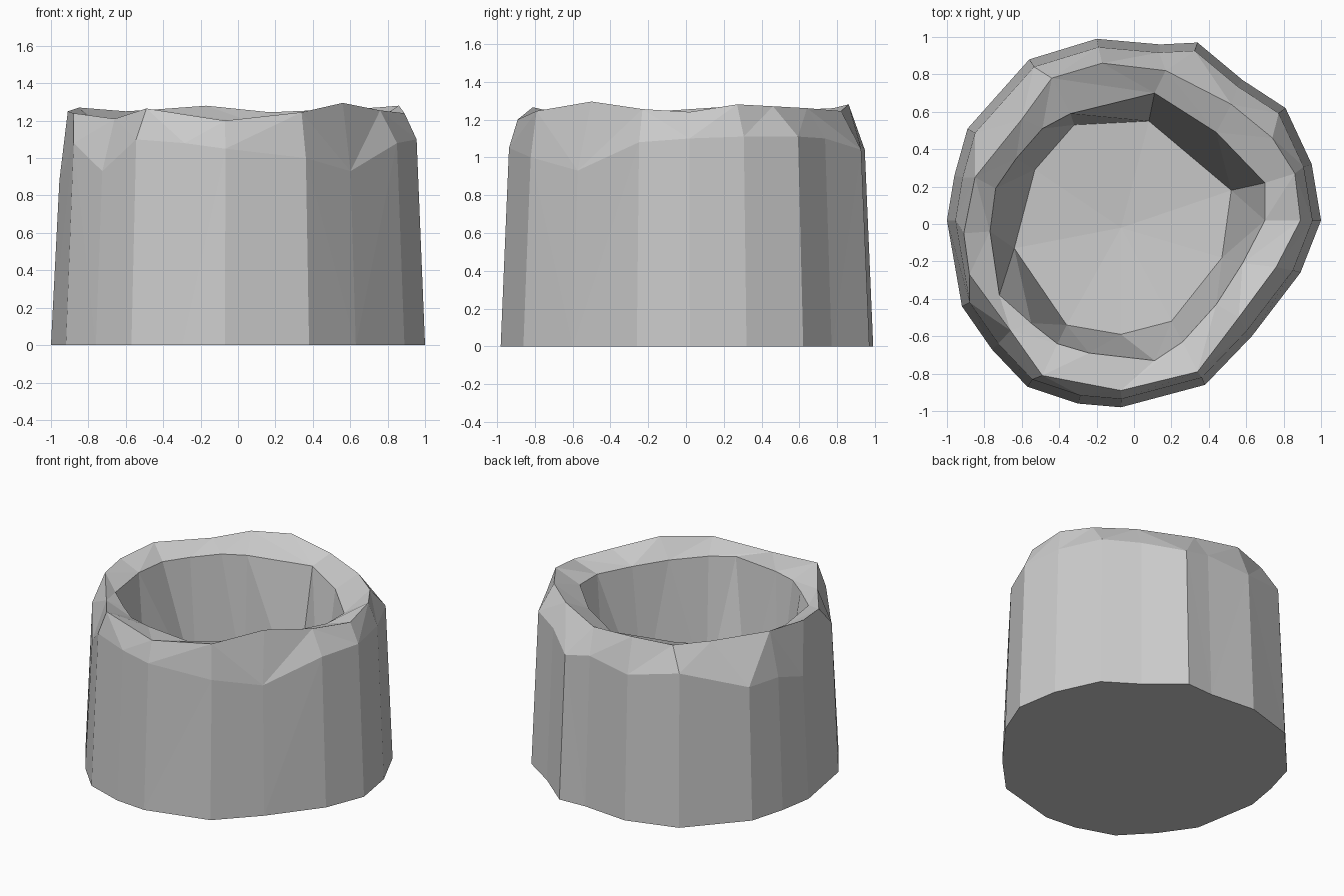
import bpy, bmesh, math

if "Cube" in bpy.data.objects:
    bpy.data.objects.remove(bpy.data.objects["Cube"])

TAU = 2 * math.pi

# Plan outline of the foot, counter-clockwise
base = [(1, .02), (.95, .32), (.81, .62), (.58, .77), (.34, .97), (.14, .96),
        (-.2, .99), (-.56, .88), (-.89, .51), (-.96, .26), (-1, .02),
        (-.92, -.44), (-.76, -.67), (-.57, -.87), (-.3, -.96), (-.07, -.98),
        (.38, -.86), (.63, -.6), (.89, -.26)]
# Uneven height of the shoulder above each foot corner
shoulder_z = [1.1, 1.11, 1.11, 1.1, 1.04, 1.08, 1.04, 1.1, .95, .95, .88,
              1.08, .93, 1.1, 1.08, 1.05, 1.0, .93, 1.08]
# Wavy crest of the rim
crest = [(.89, .02, 1.24), (.86, .27, 1.28), (.74, .46, 1.27), (.52, .64, 1.26),
         (.17, .82, 1.245), (-.17, .86, 1.28), (-.44, .78, 1.26), (-.6, .56, 1.25),
         (-.85, .25, 1.27), (-.91, -.05, 1.25), (-.88, -.27, 1.24),
         (-.66, -.57, 1.21), (-.49, -.81, 1.265), (-.07, -.89, 1.2),
         (.34, -.79, 1.245), (.56, -.5, 1.295), (.76, -.23, 1.255)]
# Inner lip and floor of the hollow
lip = [(.7, .02), (.7, .22), (.44, .49), (.11, .7), (-.34, .59), (-.49, .51),
       (-.63, .35), (-.74, .19), (-.77, -.04), (-.72, -.38), (-.55, -.53),
       (-.41, -.64), (-.24, -.69), (.11, -.73), (.26, -.63), (.44, -.43), (.58, -.21)]
floor = [(.52, .18), (.08, .55), (-.32, .53), (-.53, .29), (-.64, -.13),
         (-.36, -.54), (-.07, -.59), (.2, -.52), (.47, -.18)]

bm = bmesh.new()


def ring(points):
    return [bm.verts.new(p) for p in points]


def turn(loop, i):
    v = loop[i % len(loop)].co
    return math.atan2(v.y, v.x) % TAU + TAU * (i // len(loop))


def bridge(a, b):
    """Join two rings of different counts with triangles, ordered by angle."""
    i = j = 0
    while i < len(a) or j < len(b):
        p, q = a[i % len(a)], b[j % len(b)]
        if j == len(b) or (i < len(a) and turn(a, i + 1) <= turn(b, j + 1)):
            i += 1
            bm.faces.new((p, a[i % len(a)], q))
        else:
            j += 1
            bm.faces.new((p, b[j % len(b)], q))


rings = [ring([(x, y, 0) for x, y in base]),
         ring([(x * .955, y * .955, z) for (x, y), z in zip(base, shoulder_z)]),
         ring(crest),
         ring([(x, y, 1.18) for x, y in lip]),
         ring([(x, y, .25) for x, y in floor])]

# Outer wall, rim and inner wall
for lower, upper in zip(rings, rings[1:]):
    bridge(lower, upper)

# Flat underside and fan-shaped floor
bm.faces.new(rings[0][::-1])
centre = bm.verts.new((-.07, -.02, .2))
for k, v in enumerate(rings[4]):
    bm.faces.new((v, rings[4][(k + 1) % len(floor)], centre))

bmesh.ops.recalc_face_normals(bm, faces=bm.faces)
mesh = bpy.data.meshes.new("hollow_stump")
bm.to_mesh(mesh)
bm.free()
bpy.context.collection.objects.link(bpy.data.objects.new("hollow_stump", mesh))
